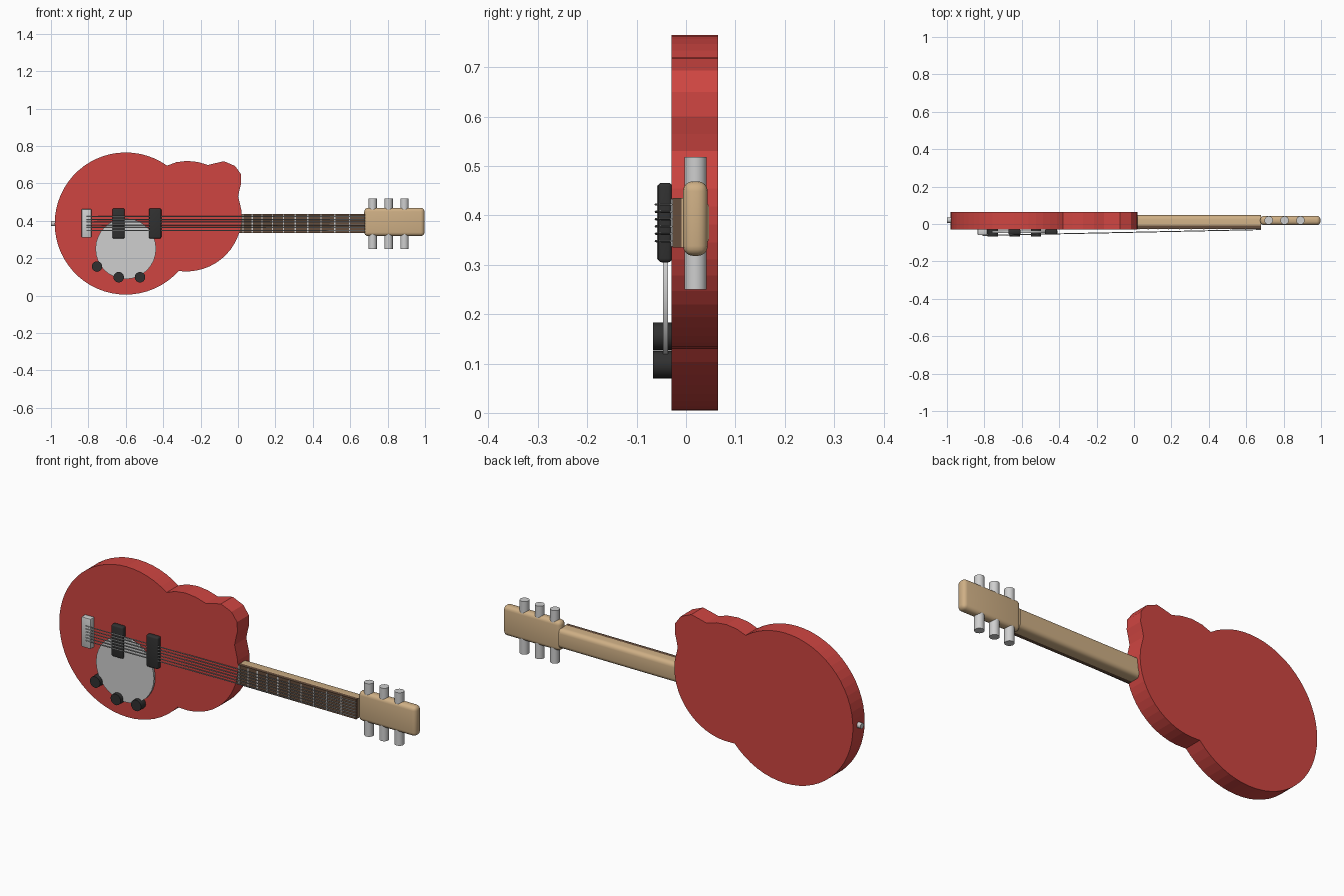
import bpy, bmesh, math
from mathutils import Vector

if "Cube" in bpy.data.objects:
    bpy.data.objects.remove(bpy.data.objects["Cube"])


def mat(name, r, g, b):
    m = bpy.data.materials.new(name)
    m.diffuse_color = (r, g, b, 1)
    m.use_nodes = True
    m.node_tree.nodes["Principled BSDF"].inputs["Base Color"].default_value = m.diffuse_color
    return m


RED = mat("red_paint", 0.62, 0.06, 0.053)
TAN = mat("maple_wood", 0.62, 0.43, 0.235)
BROWN = mat("dark_rosewood", 0.13, 0.075, 0.045)
SILVER = mat("silver", 0.62, 0.62, 0.62)
STEEL = mat("string_steel", 0.40, 0.41, 0.41)
BLACK = mat("black_plastic", 0.03, 0.03, 0.03)


def finish(name, bm, material, smooth=True):
    bmesh.ops.recalc_face_normals(bm, faces=bm.faces)
    me = bpy.data.meshes.new(name)
    bm.to_mesh(me)
    bm.free()
    me.materials.append(material)
    ob = bpy.data.objects.new(name, me)
    bpy.context.collection.objects.link(ob)
    if smooth:
        bpy.ops.object.select_all(action='DESELECT')
        ob.select_set(True)
        bpy.context.view_layer.objects.active = ob
        bpy.ops.object.shade_smooth_by_angle(angle=math.radians(35))
    return ob


def box(name, x, y, z, material, bevel=0.0, segments=3, edge_rule=None):
    """Box from (min, max) ranges, optionally bevelled on chosen edges."""
    bm = bmesh.new()
    bmesh.ops.create_cube(bm, size=1)
    for v in bm.verts:
        v.co = [(a + b) / 2 + c * (b - a) for c, (a, b) in zip(v.co, (x, y, z))]
    if bevel:
        edges = [e for e in bm.edges if edge_rule is None or edge_rule(e)]
        bmesh.ops.bevel(bm, geom=edges, offset=bevel, segments=segments,
                        profile=0.5, affect='EDGES')
    return finish(name, bm, material)


def rod(name, p, q, radius, material, sides=24):
    """Cylinder between two points."""
    p, q = Vector(p), Vector(q)
    bm = bmesh.new()
    bmesh.ops.create_cone(bm, cap_ends=True, segments=sides,
                          radius1=radius, radius2=radius, depth=(q - p).length)
    rot = (q - p).to_track_quat('Z', 'Y')
    for v in bm.verts:
        v.co = rot @ v.co + (p + q) / 2
    return finish(name, bm, material)


# body: round lower bout, then the upper bout with a horn, extruded in depth
outline = []
for i in range(45):
    a = math.radians(54.5 + (318 - 54.5) * i / 44)
    outline.append((-0.6 + 0.38 * math.cos(a), 0.385 + 0.38 * math.sin(a)))
for i in range(15):
    a = math.radians(-94 + 100 * i / 14)
    outline.append((-0.275 + 0.295 * math.cos(a), 0.424 + 0.295 * math.sin(a)))
outline += [(0.013, 0.48), (0.001, 0.53), (0.008, 0.565), (0.017, 0.60), (0.015, 0.65),
            (-0.016, 0.693), (-0.075, 0.718), (-0.115, 0.709), (-0.16, 0.698),
            (-0.215, 0.714), (-0.273, 0.72), (-0.33, 0.713)]
bm = bmesh.new()
face = bm.faces.new([bm.verts.new((x, -0.029, z)) for x, z in outline])
new = bmesh.ops.extrude_face_region(bm, geom=[face])["geom"]
for v in new:
    if isinstance(v, bmesh.types.BMVert):
        v.co.y = 0.065
finish("body", bm, RED, smooth=False)

# neck with rounded back edges, fretboard and headstock
box("neck", (-0.02, 0.68), (-0.009, 0.047), (0.335, 0.435), TAN, 0.022, 4,
    lambda e: all(v.co.y > 0.04 for v in e.verts)
    and abs(e.verts[0].co.x - e.verts[1].co.x) > 0.1)
box("fretboard", (-0.02, 0.68), (-0.027, -0.008), (0.335, 0.435), BROWN)
box("headstock", (0.675, 0.997), (-0.006, 0.044), (0.318, 0.469), TAN, 0.02, 4)

# frets, spaced wider towards the nut
for n in range(1, 11):
    x = 0.68 - 1.49 * (1 - 2 ** (-n / 12))
    box(f"fret_{n}", (x - 0.003, x + 0.003), (-0.030, -0.025), (0.337, 0.433), SILVER)

# tuning pegs on both edges of the headstock
for i, x in enumerate((0.72, 0.805, 0.89)):
    rod(f"upper_peg_{i + 1}", (x, 0.0195, 0.44), (x, 0.0195, 0.518), 0.0225, SILVER)
    rod(f"lower_peg_{i + 1}", (x, 0.0195, 0.35), (x, 0.0195, 0.25), 0.0225, SILVER)

# bridge, pickups and round control plate
box("bridge", (-0.836, -0.784), (-0.059, -0.027), (0.31, 0.462), SILVER, 0.004, 2)
for i, x in enumerate((-0.639, -0.443)):
    box(f"pickup_{i + 1}", (x - 0.033, x + 0.033), (-0.057, -0.028), (0.305, 0.466),
        BLACK, 0.008, 3)
rod("control_plate", (-0.6, -0.036, 0.25), (-0.6, -0.047, 0.25), 0.162, SILVER, 32)

# control knobs
for i, (x, z) in enumerate(((-0.754, 0.155), (-0.638, 0.098), (-0.524, 0.098))):
    rod(f"knob_{i + 1}", (x, -0.028, z), (x, -0.067, z), 0.028, BLACK)

# strings, sloping from the bridge down to the nut
for i in range(6):
    z = 0.348 + 0.0148 * i
    rod(f"string_{i + 1}", (-0.81, -0.061, z), (0.68, -0.030, z), 0.0025, STEEL, 8)

# strap pin
rod("strap_pin", (-0.97, 0.02, 0.385), (-1.0, 0.02, 0.385), 0.014, SILVER)
